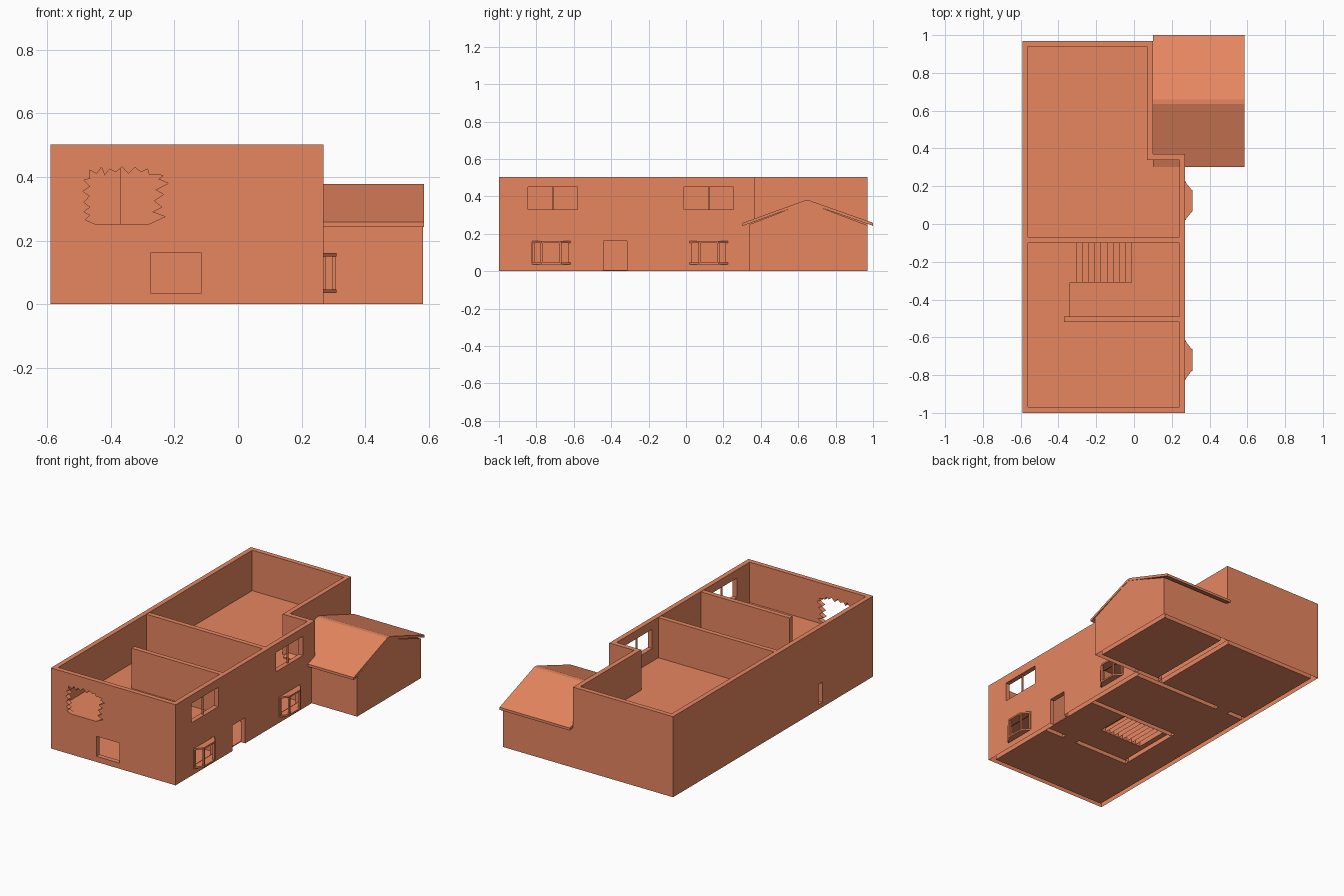
import bpy, bmesh

if "Cube" in bpy.data.objects:
    bpy.data.objects.remove(bpy.data.objects["Cube"])

mat = bpy.data.materials.new("terracotta")
mat.diffuse_color = (0.8, 0.24, 0.118, 1)
mat.use_nodes = True
mat.node_tree.nodes["Principled BSDF"].inputs["Base Color"].default_value = mat.diffuse_color


def finish(name, bm):
    bm.normal_update()
    bmesh.ops.recalc_face_normals(bm, faces=bm.faces)
    me = bpy.data.meshes.new(name)
    bm.to_mesh(me)
    bm.free()
    me.materials.append(mat)
    ob = bpy.data.objects.new(name, me)
    bpy.context.collection.objects.link(ob)
    return ob


def add_prism(bm, pts, a, b, axis="z"):
    """Extrude a 2D outline from a to b along an axis."""
    def place(p, h):
        return {"x": (h, p[0], p[1]), "y": (p[0], h, p[1]), "z": (p[0], p[1], h)}[axis]
    lo = [bm.verts.new(place(p, a)) for p in pts]
    hi = [bm.verts.new(place(p, b)) for p in pts]
    n = len(pts)
    bm.faces.new(lo[::-1])
    bm.faces.new(hi)
    for i in range(n):
        j = (i + 1) % n
        bm.faces.new((lo[i], lo[j], hi[j], hi[i]))


def prism(name, pts, a, b, axis="z"):
    bm = bmesh.new()
    add_prism(bm, pts, a, b, axis)
    return finish(name, bm)


def rect(x0, x1, y0, y1):
    return [(x0, y0), (x1, y0), (x1, y1), (x0, y1)]


def boxes(name, items):
    """One object from boxes given as x0, x1, y0, y1, z0, z1."""
    bm = bmesh.new()
    for x0, x1, y0, y1, z0, z1 in items:
        add_prism(bm, rect(x0, x1, y0, y1), z0, z1)
    return finish(name, bm)


def cut(ob, cutter):
    m = ob.modifiers.new("cut", "BOOLEAN")
    m.operation, m.solver, m.object = "DIFFERENCE", "EXACT", cutter
    bpy.context.view_layer.objects.active = ob
    bpy.ops.object.modifier_apply(modifier="cut")
    bpy.data.objects.remove(cutter)


def open_bottom(ob):
    """Walls are hollow shells without a base."""
    bm = bmesh.new()
    bm.from_mesh(ob.data)
    bm.normal_update()
    low = [f for f in bm.faces if all(v.co.z < 0.001 for v in f.verts)]
    bmesh.ops.delete(bm, geom=low, context="FACES")
    bm.to_mesh(ob.data)
    bm.free()


OUTER = [(-.59, -1), (.27, -1), (.27, .37), (.10, .37), (.10, .97), (-.59, .97)]
INNER = [(-.56, -.97), (.24, -.97), (.24, .34), (.07, .34), (.07, .94), (-.56, .94)]
BAYS = (-.72, .122)
UPPER = (-.7125, .1225)
FLOOR = 0.25

# outer walls as a ring between the two outlines
bm = bmesh.new()
rings = [[bm.verts.new((x, y, z)) for x, y in o] for o, z in
         ((OUTER, 0), (OUTER, .502), (INNER, .502), (INNER, 0))]
for a in range(4):
    p, q = rings[a], rings[(a + 1) % 4]
    for i in range(6):
        j = (i + 1) % 6
        bm.faces.new((p[i], p[j], q[j], q[i]))
walls = finish("outer_walls", bm)

# door and window openings
holes = [(.2, .3, -.44, -.315, -.05, .16),
         (-.275, -.115, -1.05, -.95, .035, .16),
         (-.65, -.53, -.50, -.46, .03, .155)]
holes += [(.2, .3, c - .1025, c + .1025, .035, .16) for c in BAYS]
holes += [(.2, .3, c - .1325, c + .1325, .33, .45) for c in UPPER]
for h in holes:
    cut(walls, boxes("cutter", [h]))

# jagged broken opening in the front wall
jag = [(-.45, .252), (-.28, .252), (-.23, .275), (-.27, .29),
       (-.24, .305), (-.265, .325), (-.235, .345), (-.26, .36), (-.22, .38), (-.25, .393),
       (-.235, .405), (-.28, .408), (-.285, .425), (-.305, .415), (-.325, .43),
       (-.345, .41), (-.365, .432), (-.385, .415), (-.405, .425), (-.42, .405),
       (-.43, .43), (-.445, .41), (-.468, .422), (-.465, .395), (-.485, .39),
       (-.465, .37), (-.488, .355), (-.467, .34), (-.485, .32), (-.465, .305),
       (-.485, .29), (-.465, .28), (-.48, .265)]
cut(walls, prism("cutter", jag, -1.05, -.95, "y"))
open_bottom(walls)

# upper storey partitions
boxes("upper_partitions", [(-.56, .24, -.10, -.07, FLOOR, .5),
                           (-.37, .24, -.52, -.49, FLOOR, .5)])

# ground storey partitions, with lintels over the doorways
ground = [(.11, .24, -.52, -.49), (-.37, .01, -.52, -.49), (-.37, -.34, -.49, -.10),
          (-.37, .24, -.10, -.07), (-.36, .24, .31, .34), (-.56, -.45, .31, .34)]
part = boxes("ground_partitions", [g + (0, .23) for g in ground])
open_bottom(part)
boxes("door_lintels", [(.01, .11, -.52, -.49, .16, .23), (-.45, -.36, .31, .34, .16, .23)])

# ground floor, left open under partitions and stairs
floor = prism("ground_floor", INNER, .0, .006)
for g in ground + [(-.305, -.01, -.31, -.10)]:
    cut(floor, boxes("cutter", [g + (-.1, .1)]))

# upper floor with stairwell
upper = prism("upper_floor", INNER, .23, FLOOR)
well = [(-.34, -.49), (.24, -.49), (.24, -.10), (-.305, -.10), (-.305, -.31), (-.34, -.31)]
cut(upper, prism("cutter", well, .1, .4))

# staircase of hollow blocks rising towards -x
N, X0, X1 = 9, -.305, -.01
run = (X1 - X0) / N
open_bottom(boxes("staircase", [(X1 - (i + 1) * run, X1 - i * run, -.31, -.10,
                                 0, FLOOR * (i + 1) / (N + 1)) for i in range(N)]))

# bay windows: sill, hood and posts
for k, c in enumerate(BAYS):
    plan = [(.255, c - .1025), (.27, c - .1025), (.31, c - .052), (.31, c + .052),
            (.27, c + .1025), (.255, c + .1025)]
    prism(f"bay_sill_{k}", plan, .035, .045)
    prism(f"bay_hood_{k}", plan, .15, .16)
    bm = bmesh.new()
    for s in (-1, 1):
        add_prism(bm, rect(.298, .309, c + s * .051 - .006, c + s * .051 + .006), .045, .15)
        add_prism(bm, rect(.265, .276, c + s * .096 - .006, c + s * .096 + .006), .045, .15)
    finish(f"bay_posts_{k}", bm)

# upper window mullions
boxes("window_mullions", [(.25, .26, c - .003, c + .003, .33, .45) for c in UPPER])

# annex walls with gable ends, hollow inside
shell = prism("annex_walls", [(.34, 0), (.97, 0), (.97, .245), (.645, .368), (.34, .25)],
              .10, .583, "x")
cut(shell, prism("cutter", [(.37, -.1), (.94, -.1), (.94, .235), (.645, .345), (.37, .235)],
                 .13, .553, "x"))
open_bottom(shell)
prism("annex_floor", rect(.13, .553, .37, .94), 0, .006)

# annex gable roof
roof = [(.303, .242), (.645, .366), (1.0, .242), (1.0, .258), (.66, .378), (.635, .378), (.303, .258)]
prism("annex_roof", roof, .10, .585, "x")
